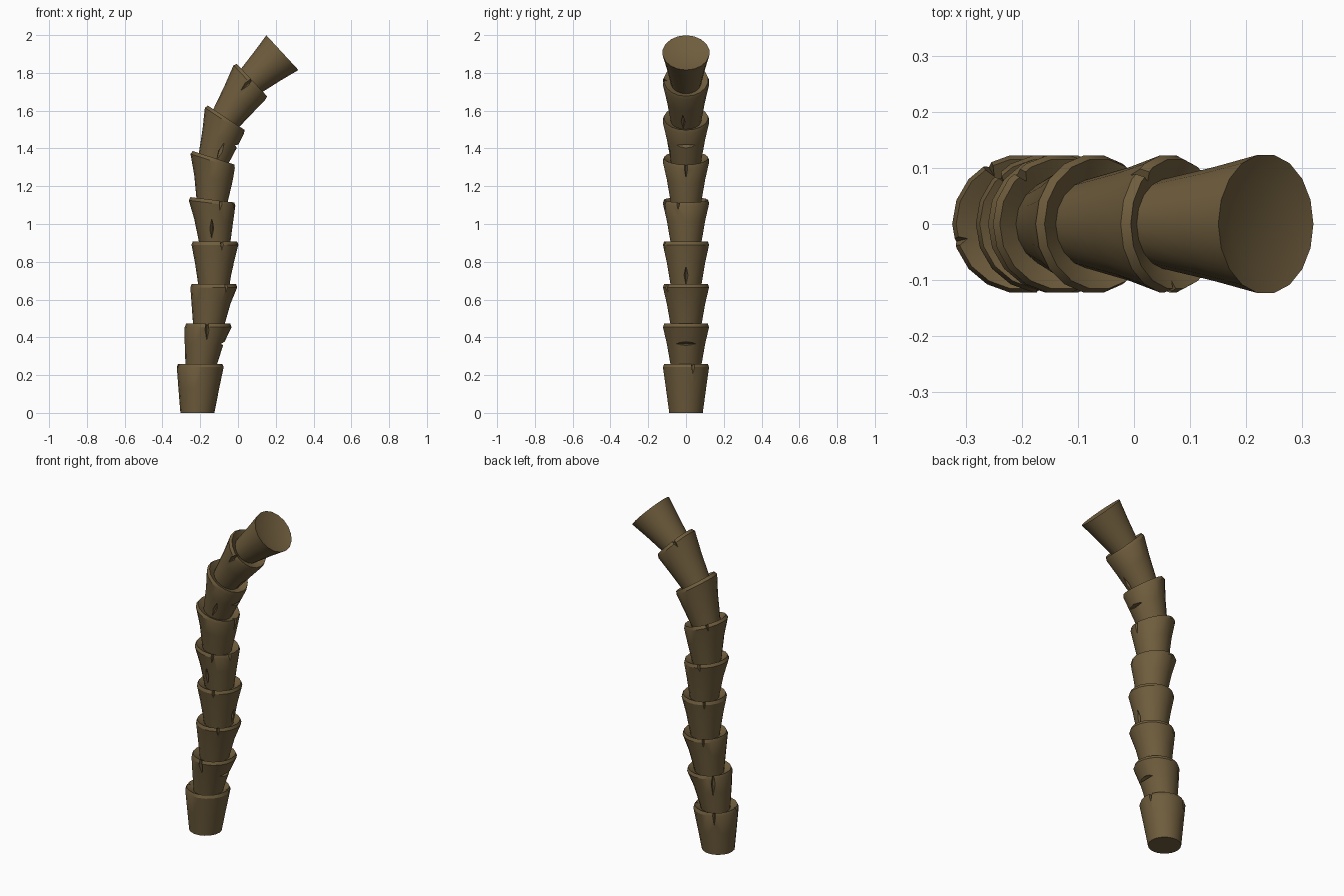
import bpy, bmesh, math
from mathutils import Vector

if "Cube" in bpy.data.objects:
    bpy.data.objects.remove(bpy.data.objects["Cube"])

N = 18
bark = bpy.data.materials.new("bark")
bark.diffuse_color = (0.16, 0.11, 0.047, 1)
bark.use_nodes = True
bark.node_tree.nodes["Principled BSDF"].inputs["Base Color"].default_value = bark.diffuse_color

# Ring stations: centre x, centre z, tilt in degrees (ground, then each segment top)
stations = [(-0.215, 0, 0), (-0.2, 0.26, 0), (-0.158, 0.472, 0), (-0.128, 0.683, 0),
            (-0.122, 0.908, 0), (-0.135, 1.128, 7), (-0.128, 1.35, 18),
            (-0.062, 1.562, 33.5), (0.074, 1.762, 47), (0.235, 1.907, 47.3)]

# Cracks: segment, angle round trunk, height fraction, length, horizontal slit
cracks = [(0, 18, 1, .15, 0), (0, 120, 1, .2, 0), (0, 195, 1, .1, 0),
          (1, -90, .85, .2, 0), (1, 130, .75, .2, 0), (1, 0, .5, .2, 1),
          (2, -57, 1, .16, 0), (2, 120, 1, .12, 0),
          (3, -72, 1, .13, 0), (3, 0, .2, .14, 0), (3, 125, 1, .12, 0),
          (4, -98, .3, .15, 0), (4, -68, 1, .15, 0), (4, -20, 1, .08, 0), (4, 105, 1, .12, 0),
          (5, 0, 1, .17, 0), (5, 130, 1, .14, 0),
          (6, -75, .2, .13, 0), (6, 0, .5, .19, 1),
          (7, -95, .85, .13, 0), (7, -10, .15, .12, 0), (7, 130, 1, .14, 0)]


def frame(tilt):
    a = math.radians(tilt)
    return Vector((math.cos(a), 0, -math.sin(a))), Vector((math.sin(a), 0, math.cos(a)))


def station(i, t):
    (x0, z0, a0), (x1, z1, a1) = stations[i], stations[i + 1]
    mix = lambda p, q: p + (q - p) * t
    return Vector((mix(x0, x1), 0, mix(z0, z1))), mix(a0, a1)


def make_object(name, bm):
    bmesh.ops.recalc_face_normals(bm, faces=bm.faces)
    me = bpy.data.meshes.new(name)
    bm.to_mesh(me)
    bm.free()
    ob = bpy.data.objects.new(name, me)
    bpy.context.collection.objects.link(ob)
    return ob


def segment(i):
    # Each ring: height fraction, offset along the axis, radius
    r0 = 0.09 if i == 0 else 0.08
    last = i == 8
    rings = [(0, 0 if i == 0 else -0.04, r0 - (0 if i == 0 else .003)),
             (0.5, 0, 0.108 if i == 0 else 0.103)]
    rings += [(1, 0, 0.125)] if last else [(1, -0.018, 0.124), (1, 0, 0.117)]
    rings += [(1, -0.014 if last else -0.022, 0.076)]
    bm = bmesh.new()
    loops = []
    for t, off, r in rings:
        c, tilt = station(i, t)
        u, n = frame(tilt)
        loops.append([bm.verts.new(c + n * off + u * r * math.cos(k * math.tau / N)
                                   + Vector((0, r * math.sin(k * math.tau / N), 0))) for k in range(N)])
    for a, b in zip(loops, loops[1:]):
        for k in range(N):
            bm.faces.new((a[k], a[(k + 1) % N], b[(k + 1) % N], b[k]))
    bm.faces.new(loops[0][::-1])
    bm.faces.new(loops[-1])
    return make_object(f"trunk_segment_{i + 1}", bm)


def crack_cutter(i):
    # Slim diamonds sunk into the bark
    bm = bmesh.new()
    for seg, ang, t, length, flat in cracks:
        if seg != i:
            continue
        c, tilt = station(i, t)
        u, n = frame(tilt)
        th = math.radians(ang)
        out = u * math.cos(th) + Vector((0, math.sin(th), 0))
        side = n.cross(out)
        p = c + out * (0.082 + 0.043 * t)
        long, thin = (side, n) if flat else (n, side)
        tips = [bm.verts.new(p + long * s * length / 2) for s in (1, -1)]
        mid = [bm.verts.new(p + v) for v in (out * .03, thin * .011, out * -.03, thin * -.011)]
        for tip in tips:
            for k in range(4):
                bm.faces.new((tip, mid[k], mid[(k + 1) % 4]))
    return make_object(f"crack_cutter_{i + 1}", bm)


for i in range(9):
    ob = segment(i)
    ob.data.materials.append(bark)
    if any(c[0] == i for c in cracks):
        cut = crack_cutter(i)
        cut.data.materials.append(bark)
        cut.hide_render = True
        cut.hide_set(True)
        mod = ob.modifiers.new("cracks", 'BOOLEAN')
        mod.operation = 'DIFFERENCE'
        mod.solver = 'EXACT'
        mod.object = cut
        # Apply the cut so the shading can follow the crack edges
        bpy.context.view_layer.update()
        ev = ob.evaluated_get(bpy.context.evaluated_depsgraph_get())
        me = bpy.data.meshes.new_from_object(ev)
        ob.modifiers.clear()
        ob.data = me
        bpy.data.objects.remove(cut)
    bpy.ops.object.select_all(action='DESELECT')
    ob.select_set(True)
    bpy.context.view_layer.objects.active = ob
    bpy.ops.object.shade_smooth_by_angle(angle=math.radians(28))
